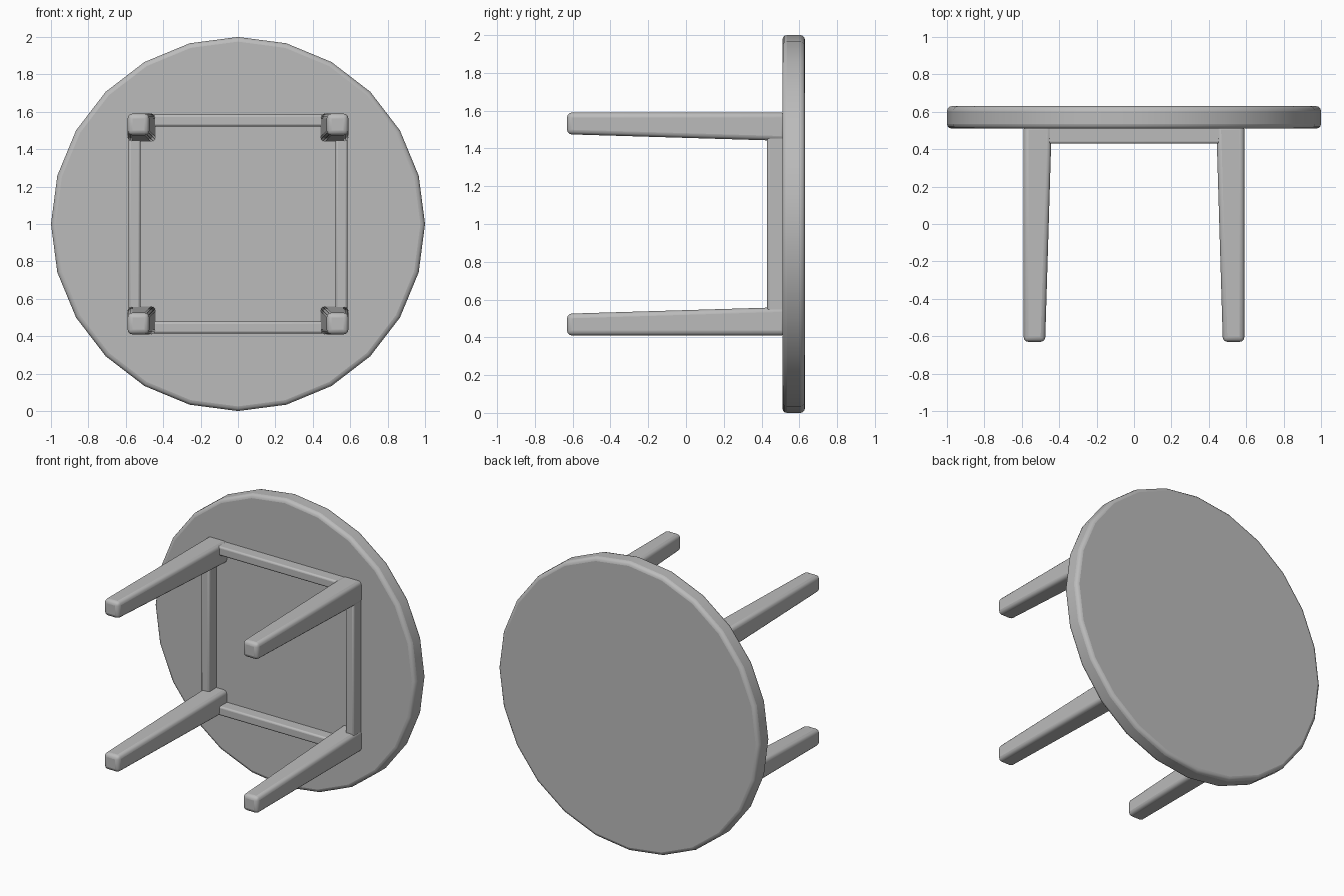
import bpy, bmesh, math
from mathutils import Matrix

if "Cube" in bpy.data.objects:
    bpy.data.objects.remove(bpy.data.objects["Cube"])

grey = bpy.data.materials.new("plain grey")
grey.diffuse_color = (0.5, 0.5, 0.5, 1)
grey.use_nodes = True
grey.node_tree.nodes["Principled BSDF"].inputs["Base Color"].default_value = grey.diffuse_color
CZ = 1.0          # height of the disc centre


def finish(name, bm, bevel, segments=3):
    bmesh.ops.recalc_face_normals(bm, faces=bm.faces)
    mesh = bpy.data.meshes.new(name)
    bm.to_mesh(mesh)
    bm.free()
    mesh.materials.append(grey)
    ob = bpy.data.objects.new(name, mesh)
    bpy.context.collection.objects.link(ob)
    mod = ob.modifiers.new("soft edges", 'BEVEL')
    mod.width, mod.segments = bevel, segments
    mod.limit_method, mod.angle_limit = 'ANGLE', math.radians(40)
    bpy.ops.object.select_all(action='DESELECT')
    ob.select_set(True)
    bpy.context.view_layer.objects.active = ob
    bpy.ops.object.shade_smooth_by_angle(angle=math.radians(35))


def block(name, front, back, y0, y1, bevel):
    """Box between two (x0, x1, z0, z1) rectangles at y0 and y1."""
    bm = bmesh.new()
    rings = []
    for (x0, x1, z0, z1), y in ((front, y0), (back, y1)):
        rings.append([bm.verts.new((x, y, CZ + z)) for x, z in
                      ((x0, z0), (x1, z0), (x1, z1), (x0, z1))])
    a, b = rings
    bm.faces.new(a)
    bm.faces.new(b[::-1])
    for i in range(4):
        j = (i + 1) % 4
        bm.faces.new((a[j], a[i], b[i], b[j]))
    finish(name, bm, bevel)


# Round table top, tipped on its edge
bm = bmesh.new()
bmesh.ops.create_cone(bm, cap_ends=True, segments=24, radius1=1, radius2=1, depth=0.12,
                      matrix=Matrix.Translation((0, 0.57, CZ)) @ Matrix.Rotation(math.pi / 2, 4, 'X'))
finish("table_top", bm, 0.025)

# Tapered legs: outer faces straight, inner faces slanting
def corner(sx, sz, inner, outer=0.59):
    xs = sorted((sx * inner, sx * outer))
    zs = sorted((sz * inner, sz * outer))
    return (*xs, *zs)

for sx, side in ((-1, "left"), (1, "right")):
    for sz, level in ((-1, "lower"), (1, "upper")):
        block(f"{level}_{side}_leg", corner(sx, sz, 0.475), corner(sx, sz, 0.44),
              -0.63, 0.53, 0.025)

# Apron rails joining the legs
for s, side, level in ((-1, "left", "lower"), (1, "right", "upper")):
    lo, hi = sorted((s * 0.522, s * 0.585))
    upright = (lo, hi, -0.5, 0.5)
    level_rail = (-0.5, 0.5, lo, hi)
    block(f"{side}_apron", upright, upright, 0.43, 0.53, 0.012)
    block(f"{level}_apron", level_rail, level_rail, 0.43, 0.53, 0.012)
